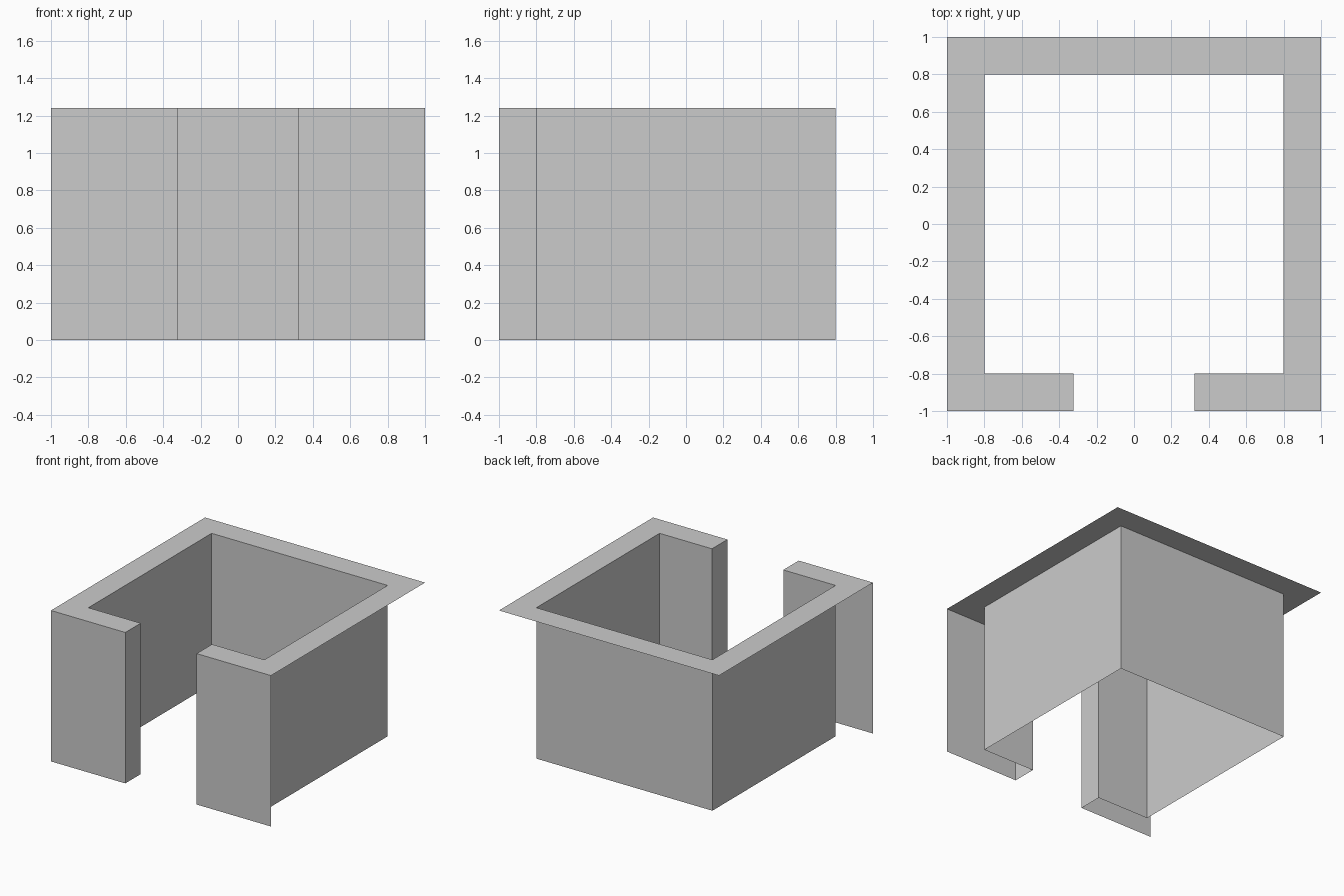
import bpy

if "Cube" in bpy.data.objects:
    bpy.data.objects.remove(bpy.data.objects["Cube"])

HEIGHT = 1.24   # wall height
OUTER = 1.0     # half width outside
INNER = 0.8     # half width inside
DOOR = 0.324    # half width of the front opening


def u_path(r):
    """Open square path of half width r, running round from one door side to the other."""
    return [(-DOOR, -r), (-r, -r), (-r, r), (r, r), (r, -r), (DOOR, -r)]


def strip(name, a, b):
    """Sheet of quads between two matching rows of points."""
    n = len(a)
    faces = [(i, n + i, n + i + 1, i + 1) for i in range(n - 1)]
    mesh = bpy.data.meshes.new(name)
    mesh.from_pydata(a + b, [], faces)
    mesh.update()
    obj = bpy.data.objects.new(name, mesh)
    bpy.context.collection.objects.link(obj)
    return obj


def at_height(path, z):
    return [(x, y, z) for x, y in path]


def wall(name, path):
    """Single-sided upright wall along a path."""
    return strip(name, at_height(path, HEIGHT), at_height(path, 0))


# Flat top rim, open at the front
strip("top_rim", at_height(u_path(OUTER), HEIGHT), at_height(u_path(INNER), HEIGHT))

# Room walls facing inward
wall("inner_walls", u_path(INNER))

# Front panels with the door jambs turning inward
wall("front_left_panel", [(-OUTER, -OUTER), (-DOOR, -OUTER), (-DOOR, -INNER)])
wall("front_right_panel", [(DOOR, -INNER), (DOOR, -OUTER), (OUTER, -OUTER)])
